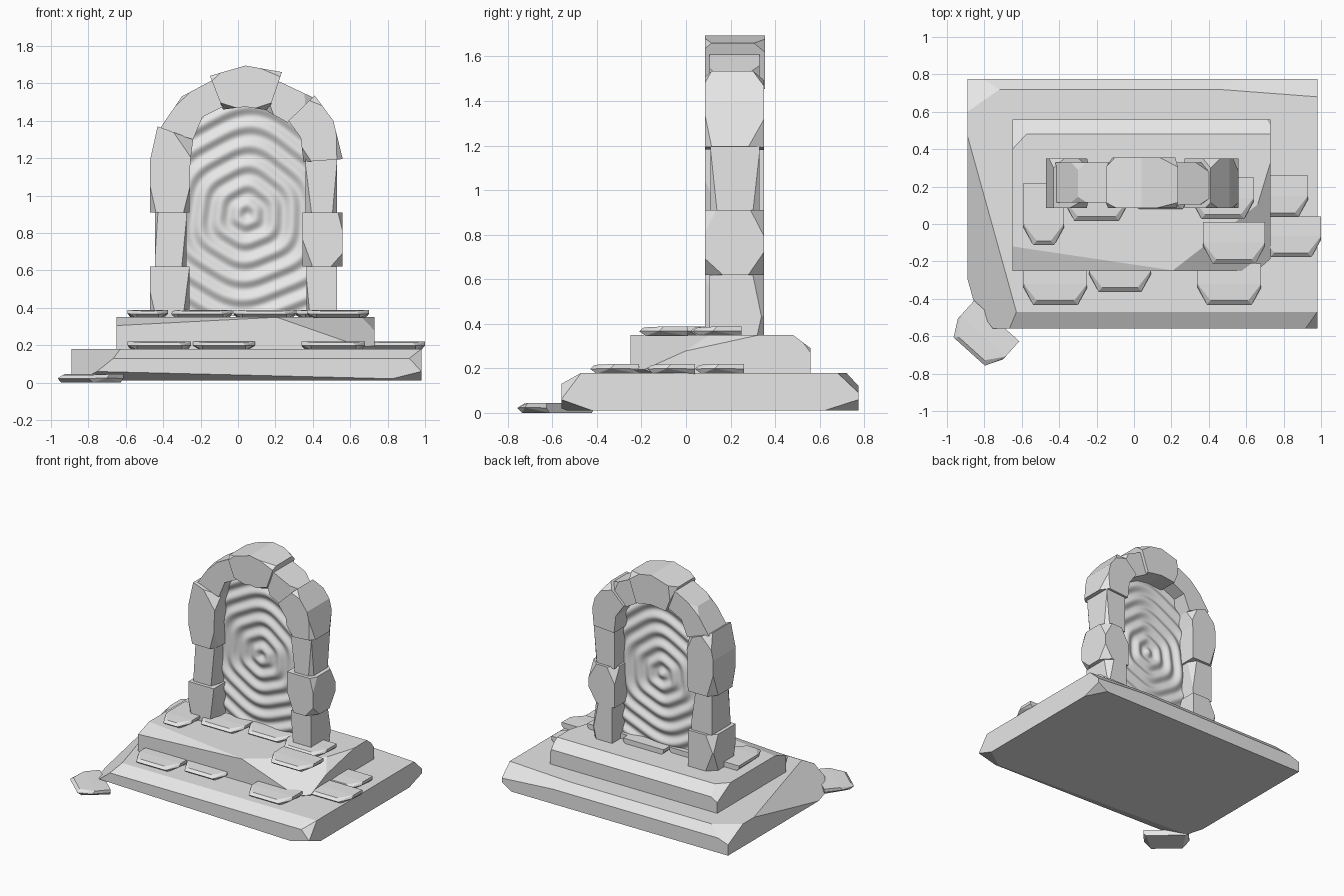
import bpy, bmesh, math
from mathutils import Vector, Matrix

stone = bpy.data.materials.new("pale_stone")
stone.diffuse_color = (0.8, 0.8, 0.8, 1)


def finish(bm, name):
    bmesh.ops.remove_doubles(bm, verts=bm.verts, dist=0.0005)
    bmesh.ops.recalc_face_normals(bm, faces=bm.faces)
    me = bpy.data.meshes.new(name)
    bm.to_mesh(me)
    bm.free()
    me.materials.append(stone)
    ob = bpy.data.objects.new(name, me)
    bpy.context.collection.objects.link(ob)
    return ob


def cut(bm, centre, a, b, c):
    """Chisel away everything beyond the plane through three points."""
    a, b, c = Vector(a), Vector(b), Vector(c)
    n = (b - a).cross(c - a).normalized()
    if n.dot(centre - a) > 0:
        n = -n
    bmesh.ops.bisect_plane(bm, geom=bm.verts[:] + bm.edges[:] + bm.faces[:], dist=0.0005,
                           plane_co=a, plane_no=n, clear_outer=True)
    rim = [e for e in bm.edges if e.is_boundary]
    if rim:
        bmesh.ops.holes_fill(bm, edges=rim, sides=0)


def arch_stone(name, prof, y0, y1, chips):
    """Extrude a front profile in y; chips are (corner, end, depth, toward next, toward previous)."""
    bm = bmesh.new()
    rings = [[bm.verts.new((x, y, z)) for x, z in prof] for y in (y0, y1)]
    n = len(prof)
    bm.faces.new(rings[0])
    bm.faces.new(rings[1][::-1])
    for i in range(n):
        j = (i + 1) % n
        bm.faces.new((rings[0][i], rings[1][i], rings[1][j], rings[0][j]))
    pts = [Vector((x, 0, z)) for x, z in prof]
    centre = sum(pts, Vector()) / n + Vector((0, (y0 + y1) / 2, 0))
    for i, end, depth, f, g in chips:
        y = y1 if end else y0
        off = Vector((0, y, 0))
        p, q, r = pts[i], pts[(i + 1) % n], pts[i - 1]
        cut(bm, centre, p + Vector((0, y + (-depth if end else depth), 0)),
            p.lerp(q, f) + off, p.lerp(r, g) + off)
    return finish(bm, name)


def tier(name, lo, hi, cuts):
    """Chiselled rectangular step."""
    bm = bmesh.new()
    lo, hi = Vector(lo), Vector(hi)
    bmesh.ops.create_cube(bm, size=1)
    for v in bm.verts:
        v.co = [(lo[i] + hi[i]) / 2 + v.co[i] * (hi[i] - lo[i]) for i in range(3)]
    for c in cuts:
        cut(bm, (lo + hi) / 2, *c)
    return finish(bm, name)


def slab(name, x0, x1, y0, y1, z0, z1, turn=0):
    """Flat paving stone with a chipped front and an undercut rim."""
    w, d, h = (x1 - x0) / 2, (y1 - y0) / 2, z1 - z0
    bm = bmesh.new()
    for s in (-1, 1):
        for co in ((s * (w - 0.05), -d + 0.03, 0), (s * (w - 0.02), d, 0),
                   (s * w, -d + 0.09, h * 0.55), (s * (w - 0.05), -d, h * 0.5),
                   (s * w, d, h * 0.5), (s * (w - 0.07), -d + 0.02, h * 0.9),
                   (s * w, -d + 0.11, h), (s * w, d, h)):
            bm.verts.new(co)
    bmesh.ops.convex_hull(bm, input=bm.verts)
    bmesh.ops.dissolve_limit(bm, angle_limit=0.02, verts=bm.verts, edges=bm.edges)
    ob = finish(bm, name)
    ob.matrix_world = Matrix.Translation(((x0 + x1) / 2, (y0 + y1) / 2, z0)) @ Matrix.Rotation(turn, 4, 'Z')


# Two chiselled steps
tier("lower_step", (-0.89, -0.56, 0.01), (0.98, 0.775, 0.18), [
    ((-0.89, 0.60, 0.18), (-0.64, 0.775, 0.18), (-0.89, 0.775, 0.09)),
    ((-0.15, 0.72, 0.18), (0.45, 0.72, 0.18), (0.10, 0.775, 0.12)),
    ((0.45, 0.72, 0.18), (0.98, 0.68, 0.18), (0.98, 0.775, 0.09)),
    ((-0.89, 0.47, 0.18), (-0.79, 0.11, 0.18), (-0.89, 0.11, 0.10)),
    ((-0.15, -0.47, 0.18), (0.63, -0.47, 0.18), (0.24, -0.56, 0.13)),
    ((-0.89, -0.42, 0.18), (-0.70, -0.56, 0.18), (-0.89, -0.56, 0.05)),
    ((0.87, -0.56, 0.18), (0.98, -0.47, 0.18), (0.98, -0.56, 0.06)),
    ((-0.16, -0.56, 0.045), (0.25, -0.56, 0.035), (0.0, -0.48, 0.01)),
    ((0.78, -0.56, 0.01), (0.98, -0.56, 0.06), (0.98, -0.42, 0.01)),
    ((0.90, 0.775, 0.01), (0.98, 0.775, 0.06), (0.98, 0.62, 0.01)),
])
tier("upper_step", (-0.65, -0.25, 0.17), (0.73, 0.56, 0.35), [
    ((-0.65, -0.12, 0.35), (0.22, -0.25, 0.35), (-0.65, -0.25, 0.305)),
    ((0.27, -0.20, 0.35), (0.22, -0.25, 0.345), (0.32, -0.25, 0.31)),
    ((-0.20, 0.48, 0.35), (0.54, 0.48, 0.35), (0.15, 0.56, 0.29)),
    ((-0.65, 0.40, 0.35), (-0.50, 0.56, 0.35), (-0.65, 0.56, 0.26)),
    ((0.65, 0.56, 0.35), (0.73, 0.50, 0.35), (0.73, 0.56, 0.27)),
    ((0.73, 0.33, 0.35), (0.66, 0.10, 0.35), (0.73, 0.10, 0.30)),
    ((0.60, -0.25, 0.17), (0.73, -0.25, 0.22), (0.73, -0.12, 0.17)),
])

# Paving stones on each step, plus a loose one on the ground
for i, (x0, x1, y0, y1) in enumerate([
        (-0.59, -0.25, -0.43, -0.22), (-0.24, 0.09, -0.36, -0.14), (0.34, 0.68, -0.43, -0.21),
        (0.68, 1.0, -0.175, 0.04), (0.61, 0.93, 0.04, 0.26)]):
    slab(f"lower_paving_{i + 1}", x0, x1, y0, y1, 0.175, 0.22)
for i, (x0, x1, y0, y1) in enumerate([
        (-0.59, -0.375, -0.11, 0.22), (-0.37, -0.03, 0.02, 0.24), (-0.025, 0.31, 0.08, 0.30),
        (0.31, 0.64, 0.03, 0.25), (0.37, 0.70, -0.21, 0.01)]):
    slab(f"upper_paving_{i + 1}", x0, x1, y0, y1, 0.345, 0.388)
slab("loose_paving", -0.97, -0.645, -0.71, -0.49, 0.0, 0.045, math.radians(-42))


# Columns; profiles run bottom left, bottom right, top right, top left
def rect(x0, x1, z0, z1):
    return [(x0, z0), (x1, z0), (x1, z1), (x0, z1)]


F, B = 0, 1
arch_stone("left_column_bottom", rect(-0.47, -0.26, 0.35, 0.62), 0.085, 0.35,
           [(1, F, 0.10, 0.97, 0.16), (3, B, 0.06, 0.5, 0.3), (0, F, 0.03, 0.15, 0.5), (0, B, 0.06, 0.3, 0.6)])
arch_stone("left_column_middle", rect(-0.445, -0.275, 0.62, 0.91), 0.11, 0.33,
           [(1, F, 0.08, 0.9, 0.15), (3, F, 0.03, 0.9, 0.1), (2, B, 0.06, 0.2, 0.8)])
arch_stone("left_shoulder", [(-0.47, 0.91), (-0.26, 0.91), (-0.255, 1.18), (-0.24, 1.30), (-0.43, 1.37), (-0.47, 1.19)],
           0.085, 0.35,
           [(3, F, 0.06, 0.55, 0.8), (0, F, 0.04, 0.15, 0.5), (1, F, 0.06, 0.5, 0.15),
            (4, B, 0.05, 0.6, 0.3), (0, B, 0.06, 0.25, 0.6), (3, B, 0.05, 0.3, 0.7)])
arch_stone("right_column_bottom", rect(0.365, 0.53, 0.35, 0.62), 0.105, 0.35,
           [(0, F, 0.07, 0.12, 0.8), (2, B, 0.05, 0.3, 0.9), (1, B, 0.03, 0.5, 0.2)])
arch_stone("right_column_middle", rect(0.345, 0.56, 0.62, 0.91), 0.085, 0.35,
           [(1, F, 0.08, 0.25, 0.3), (2, F, 0.05, 0.12, 0.35), (0, F, 0.06, 0.25, 0.5),
            (1, B, 0.07, 0.35, 0.3), (2, B, 0.06, 0.3, 0.4), (3, B, 0.06, 0.4, 0.3)])
arch_stone("right_column_upper", rect(0.36, 0.53, 0.90, 1.20), 0.11, 0.33,
           [(1, F, 0.03, 0.95, 0.15), (0, F, 0.05, 0.2, 0.9), (1, B, 0.03, 0.9, 0.15)])
arch_stone("right_shoulder", [(0.35, 1.18), (0.56, 1.195), (0.51, 1.40), (0.41, 1.535), (0.27, 1.40), (0.335, 1.31)],
           0.085, 0.35,
           [(1, F, 0.03, 0.7, 0.15), (0, F, 0.05, 0.2, 0.6), (3, F, 0.03, 0.2, 0.4),
            (1, B, 0.07, 0.6, 0.2), (3, B, 0.05, 0.3, 0.5)])

# Arch stones and keystone
arch_stone("left_arch_stone", [(-0.24, 1.30), (-0.19, 1.42), (-0.07, 1.48), (-0.14, 1.615), (-0.30, 1.53), (-0.42, 1.355)],
           0.115, 0.33, [(4, F, 0.03, 0.3, 0.3), (4, B, 0.04, 0.3, 0.3)])
arch_stone("keystone", [(-0.08, 1.46), (0.04, 1.475), (0.165, 1.455), (0.235, 1.66), (0.04, 1.695), (-0.15, 1.64)],
           0.085, 0.355,
           [(0, F, 0.07, 0.6, 0.2), (2, F, 0.07, 0.2, 0.6), (5, F, 0.03, 0.15, 0.3),
            (3, F, 0.03, 0.6, 0.12), (5, B, 0.05, 0.5, 0.25), (3, B, 0.05, 0.5, 0.2)])
arch_stone("right_arch_stone", [(0.14, 1.46), (0.265, 1.39), (0.40, 1.525), (0.22, 1.61)],
           0.105, 0.33, [(2, F, 0.03, 0.25, 0.3), (2, B, 0.05, 0.4, 0.3), (0, F, 0.05, 0.4, 0.3)])

# Rippled portal sheet, its rim buried in the surrounding stones
bm = bmesh.new()
NX, NZ = 72, 120
rows = []
for k in range(NZ + 1):
    z = 0.355 + 1.135 * k / NZ
    half = 0.335
    if z > 1.12:
        half *= math.sqrt(max(0.10, 1 - ((z - 1.12) / 0.42) ** 2))
    row = []
    for i in range(NX + 1):
        x = half * (2 * i / NX - 1)
        dz = z - 0.90
        a = math.atan2(dz, x)
        r = math.hypot(x, dz) * (1 + 0.03 * math.cos(6 * a + 0.5) + 0.02 * math.sin(3 * a))
        row.append(bm.verts.new((x + 0.047, 0.215 + 0.011 * math.cos(r * math.tau / 0.1), z)))
    rows.append(row)
for lower, upper in zip(rows, rows[1:]):
    for i in range(NX):
        bm.faces.new((lower[i], lower[i + 1], upper[i + 1], upper[i])).smooth = True
finish(bm, "portal_ripples")
